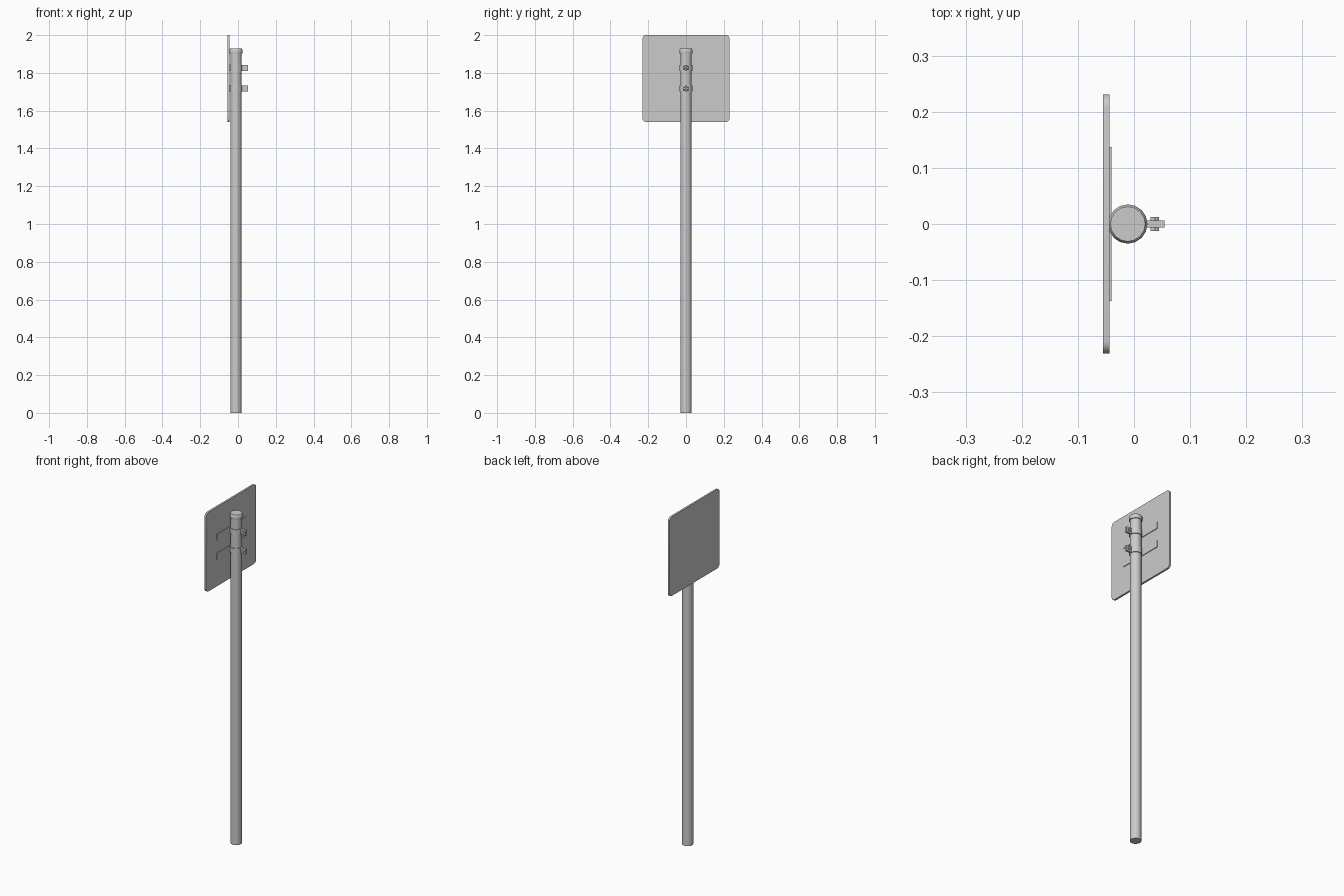
import bpy, bmesh
from math import pi, cos, sin
from mathutils import Matrix

cube = bpy.data.objects.get("Cube")
if cube:
    bpy.data.objects.remove(cube, do_unlink=True)

POST_X = -0.011
PLATE_BACK = -0.044
CLAMP_HEIGHTS = (1.827, 1.717)

steel = bpy.data.materials.new("galvanised grey")
steel.use_nodes = True
steel.diffuse_color = (0.6, 0.6, 0.6, 1)
steel.node_tree.nodes["Principled BSDF"].inputs["Base Color"].default_value = (0.6, 0.6, 0.6, 1)


def finish(bm, name, smooth=False):
    bmesh.ops.recalc_face_normals(bm, faces=bm.faces)
    mesh = bpy.data.meshes.new(name)
    bm.to_mesh(mesh)
    bm.free()
    mesh.materials.append(steel)
    obj = bpy.data.objects.new(name, mesh)
    bpy.context.collection.objects.link(obj)
    if smooth:
        bpy.ops.object.select_all(action="DESELECT")
        obj.select_set(True)
        bpy.context.view_layer.objects.active = obj
        bpy.ops.object.shade_smooth_by_angle(angle=pi / 5)
    return obj


def lathe(name, profile, sides=16):
    """Stack of rings (radius, z) around the post axis, closed at both ends."""
    bm = bmesh.new()
    rings = [[bm.verts.new((POST_X + r * cos(2 * pi * i / sides),
                            r * sin(2 * pi * i / sides), z))
              for i in range(sides)] for r, z in profile]
    for low, high in zip(rings, rings[1:]):
        for i in range(sides):
            j = (i + 1) % sides
            bm.faces.new((low[i], low[j], high[j], high[i]))
    bm.faces.new(rings[0])
    bm.faces.new(rings[-1])
    return finish(bm, name, True)


def prism(name, outline, offset, smooth=False):
    """Extrude a closed outline of 3D points by an offset."""
    bm = bmesh.new()
    face = bm.faces.new([bm.verts.new(p) for p in outline])
    new = bmesh.ops.extrude_face_region(bm, geom=[face])["geom"]
    bmesh.ops.translate(bm, vec=offset,
                        verts=[v for v in new if isinstance(v, bmesh.types.BMVert)])
    return finish(bm, name, smooth)


def bolt_part(name, radius, length, sides, x, z):
    bm = bmesh.new()
    bmesh.ops.create_cone(bm, cap_ends=True, segments=sides, radius1=radius,
                          radius2=radius, depth=length,
                          matrix=Matrix.Translation((x, 0, z)) @ Matrix.Rotation(pi / 2, 4, "X"))
    return finish(bm, name)


# Post and its cap
lathe("post", [(0.030, 0), (0.030, 1.91)])
lathe("post_cap", [(0.034, 1.902), (0.035, 1.905), (0.035, 1.922), (0.031, 1.928)])

# Sign plate with rounded corners
half, radius, middle = 0.231, 0.022, 1.77
outline = []
for corner in range(4):
    a0 = corner * pi / 2
    cy = (half - radius) * (1 if corner in (0, 3) else -1)
    cz = (half - radius) * (1 if corner in (0, 1) else -1)
    for step in range(6):
        a = a0 + step * pi / 10
        outline.append((-0.055, cy + radius * cos(a), middle + cz + radius * sin(a)))
prism("sign_plate", outline, (PLATE_BACK + 0.055, 0, 0), True)

# Rails, clamps and bolts at each fixing height
for label, z in zip(("upper", "lower"), CLAMP_HEIGHTS):
    rail = [(PLATE_BACK - 0.002, -0.137, z - 0.018), (PLATE_BACK + 0.004, -0.137, z - 0.018),
            (PLATE_BACK + 0.004, -0.137, z + 0.018), (PLATE_BACK - 0.002, -0.137, z + 0.018)]
    prism(label + "_rail", rail, (0, 0.274, 0))
    lathe(label + "_clamp", [(0.034, z - 0.016), (0.034, z + 0.016)])
    lug = [(0.018, -0.006, z - 0.016), (0.054, -0.006, z - 0.016),
           (0.054, -0.006, z + 0.016), (0.018, -0.006, z + 0.016)]
    prism(label + "_clamp_lug", lug, (0, 0.012, 0))
    bolt_part(label + "_bolt", 0.009, 0.025, 6, 0.037, z)
